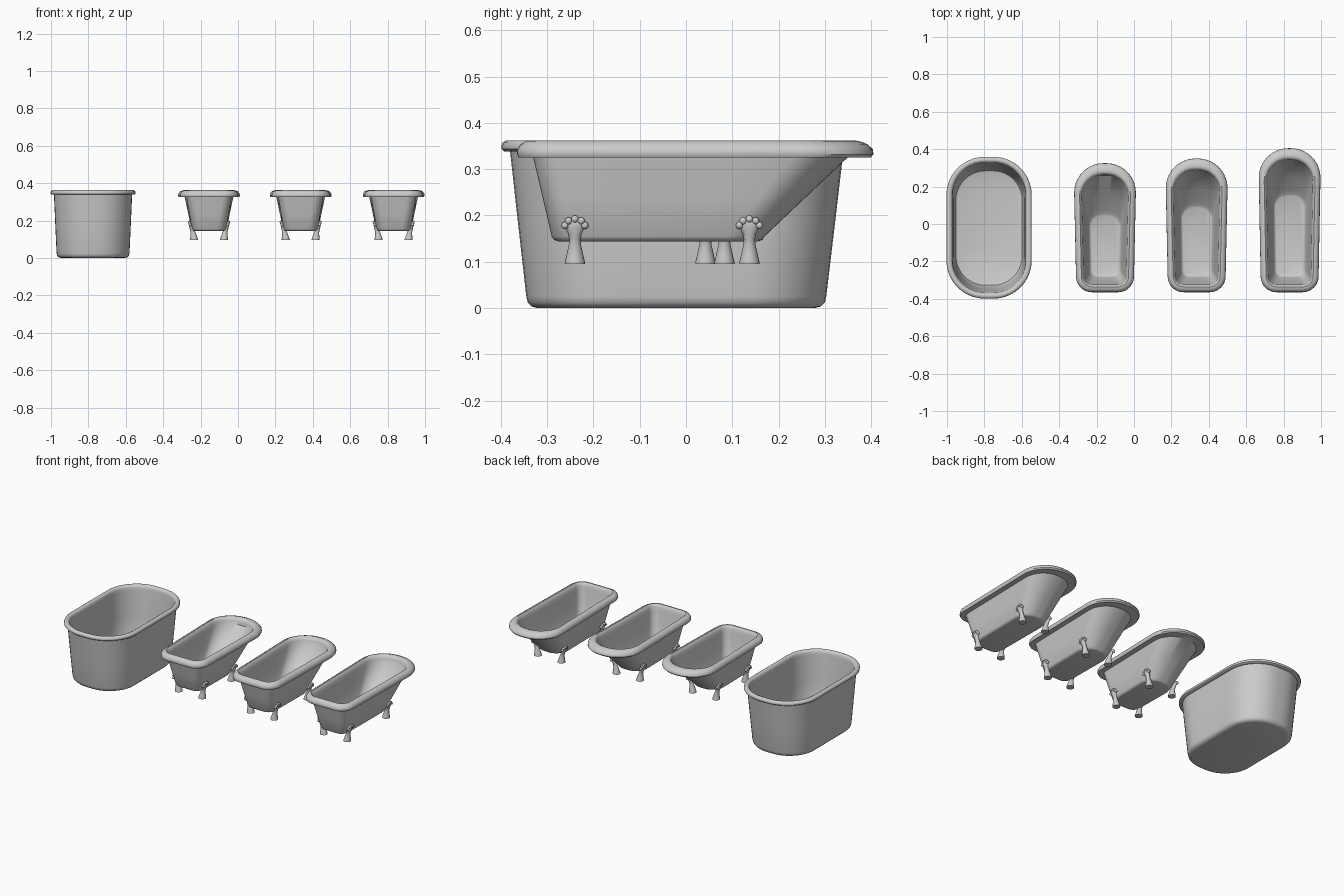
import bpy, bmesh
from math import sin, cos, pi, radians
from mathutils import Matrix

if "Cube" in bpy.data.objects:
    bpy.data.objects.remove(bpy.data.objects["Cube"])


def outline(y0, y1, wf, wb, rf, rb):
    """Rounded plan outline: wf/rf at the front, wb/rb at the back."""
    corners = [(wb - rb, y1 - rb, rb, 0), (rb - wb, y1 - rb, rb, 90),
               (rf - wf, y0 + rf, rf, 180), (wf - rf, y0 + rf, rf, 270)]
    arcs = [[(cx + r * cos(radians(a + 9 * i)), cy + r * sin(radians(a + 9 * i)))
             for i in range(11)] for cx, cy, r, a in corners]
    pts = []
    for k, arc in enumerate(arcs):
        pts += arc
        if k % 2:  # subdivide the long sides
            (ax, ay), (bx, by) = arc[-1], arcs[(k + 1) % 4][0]
            pts += [(ax + (bx - ax) * i / 5, ay + (by - ay) * i / 5) for i in range(1, 5)]
    return pts


def loft(bm, rings):
    loops = [[bm.verts.new(p) for p in ring] for ring in rings]
    n = len(loops[0])
    for a, b in zip(loops, loops[1:]):
        for i in range(n):
            bm.faces.new((a[i], a[(i + 1) % n], b[(i + 1) % n], b[i]))
    bm.faces.new(loops[0][::-1])
    bm.faces.new(loops[-1])


def finish(bm, name, x):
    bmesh.ops.recalc_face_normals(bm, faces=bm.faces)
    me = bpy.data.meshes.new(name)
    bm.to_mesh(me)
    bm.free()
    ob = bpy.data.objects.new(name, me)
    bpy.context.collection.objects.link(ob)
    ob.location.x = x
    bpy.ops.object.select_all(action='DESELECT')
    ob.select_set(True)
    bpy.context.view_layer.objects.active = ob
    bpy.ops.object.shade_smooth_by_angle(angle=radians(40))


def tub(name, x, base, top, profile, back=1.0):
    """Profile entries: blend base->top, outward offset, height."""
    bm = bmesh.new()
    rings = []
    for t, d, z in profile:
        y0, y1, wf, wb, rf, rb = [a + (b - a) * t for a, b in zip(base, top)]
        pts = outline(y0 - d, y1 + d * (back if d > 0 else 1), wf + d, wb + d, rf + d, rb + d)
        rings.append([(px, py, z) for px, py in pts])
    loft(bm, rings)
    finish(bm, name, x)


def feet(name, x, y_back):
    """Four flared feet, each with a five-lobed shell against the hull."""
    bm = bmesh.new()
    # height, centre x, half x, half y
    prof = [(.095, .080, .022, .022), (.100, .080, .0215, .0215), (.115, .082, .018, .018),
            (.135, .085, .0135, .0135), (.148, .089, .012, .012), (.160, .093, .011, .014),
            (.175, .097, .010, .021), (.186, .100, .008, .023), (.192, .101, .004, .018)]
    for s in (-1, 1):
        for y in (-.24, y_back):
            loft(bm, [[(s * (cx + hx * cos(2 * pi * i / 20)), y + hy * sin(2 * pi * i / 20), z)
                       for i in range(20)] for z, cx, hx, hy in prof])
            for k in range(-2, 3):
                a = radians(38 * k)
                z = .174 + .018 * cos(a)
                m = Matrix.Translation((s * (.096 + .24 * (z - .174) + .004), y + .022 * sin(a), z))
                bmesh.ops.create_uvsphere(bm, u_segments=12, v_segments=8, radius=.008, matrix=m)
    finish(bm, name, x)


# Large freestanding tub
tub("large_tub", -.775,
    (-.345, .303, .195, .195, .175, .175), (-.38, .34, .209, .209, .185, .185),
    [(0, -.025, 0), (0, -.012, .003), (0, -.003, .012), (0, 0, .025), (.5, 0, .18), (1, 0, .338),
     (1, .012, .338), (1, .018, .343), (1, .019, .350), (1, .016, .357), (1, .009, .362),
     (1, 0, .362), (1, -.008, .358), (1, -.012, .350), (1, -.014, .335),
     (.5, -.014, .18), (.06, -.013, .04), (0, -.018, .025), (0, -.03, .02)])

# Three footed tubs of increasing length
small = [(0, -.014, .144), (0, -.005, .147), (0, 0, .155), (.5, 0, .24), (1, 0, .325),
         (1, .031, .325), (1, .035, .332), (1, .034, .343), (1, .027, .354), (1, .015, .361),
         (1, .006, .362), (1, 0, .357), (1, -.006, .345), (1, -.009, .325),
         (.5, -.009, .24), (.08, -.009, .171), (0, -.012, .159), (0, -.02, .155)]
for label, x, y_rim, y_floor, y_leg in (("short", -.155, .325, .065, .042),
                                        ("medium", .335, .35, .108, .083),
                                        ("long", .832, .405, .17, .137)):
    tub(label + "_tub", x, (-.29, y_floor, .091, .094, .05, .08),
        (-.33, y_rim - .056, .12, .13, .05, .122), small, back=1.6)
    feet(label + "_tub_feet", x, y_leg)
